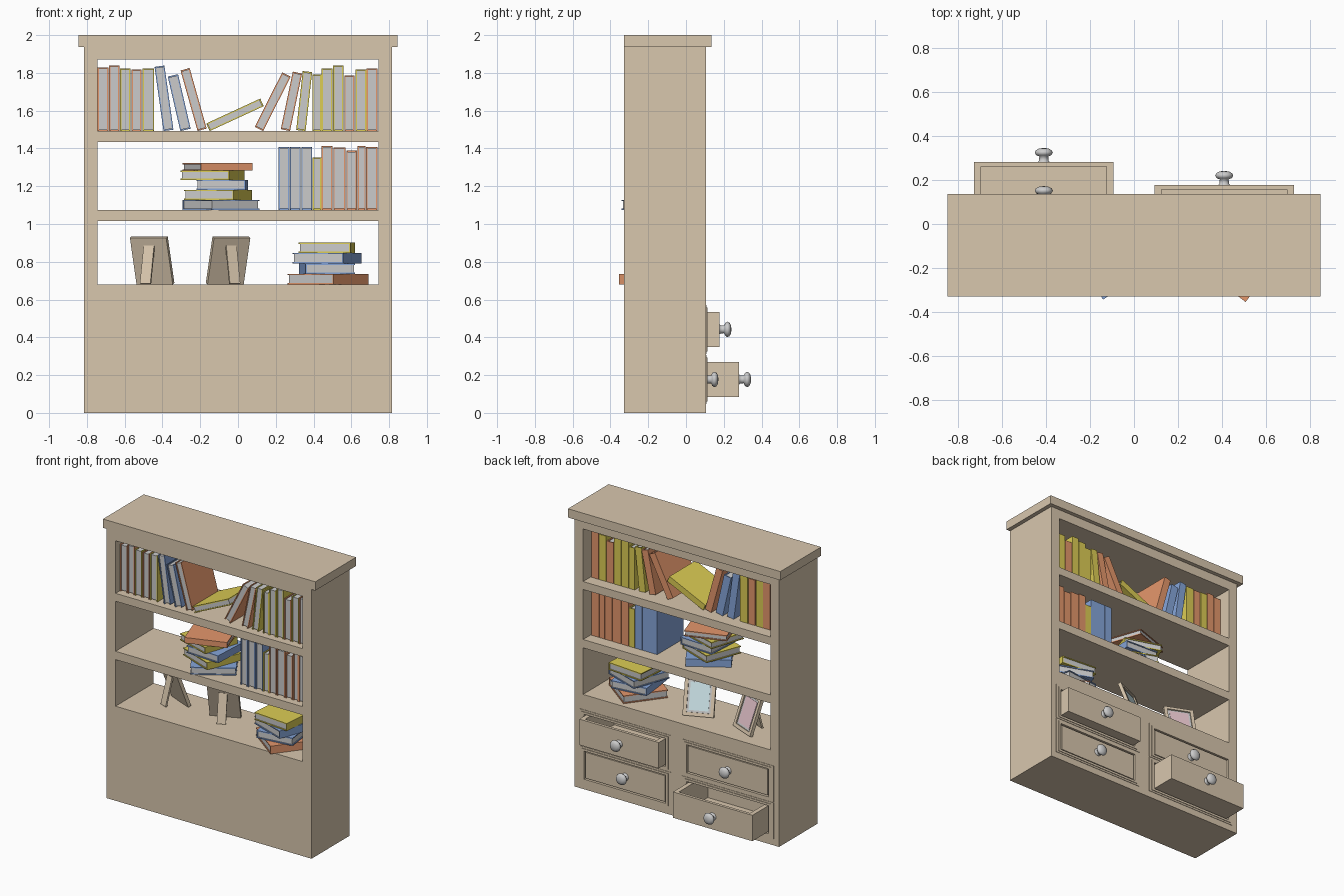
import bpy, bmesh
from math import sin, cos, tan, radians, pi
from mathutils import Matrix, Vector

if "Cube" in bpy.data.objects:
    bpy.data.objects.remove(bpy.data.objects["Cube"])


def material(name, rgb):
    m = bpy.data.materials.new(name)
    m.diffuse_color = (*rgb, 1)
    m.use_nodes = True
    m.node_tree.nodes["Principled BSDF"].inputs["Base Color"].default_value = m.diffuse_color
    return m


WOOD = material("wood", (0.69, 0.57, 0.42))
RED = material("red_cover", (0.78, 0.31, 0.15))
YEL = material("yellow_cover", (0.72, 0.61, 0.09))
BLU = material("blue_cover", (0.24, 0.38, 0.70))
PAGE = material("pages", (0.72, 0.72, 0.72))
PINK = material("pink_picture", (0.76, 0.53, 0.58))
SKY = material("blue_picture", (0.65, 0.83, 0.87))


def boxes(name, parts, mats, matrix=Matrix()):
    """One object from boxes given as (x0, x1, y0, y1, z0, z1, material index)."""
    bm = bmesh.new()
    for x0, x1, y0, y1, z0, z1, mi in parts:
        m = Matrix.LocRotScale(Vector((x0 + x1, y0 + y1, z0 + z1)) / 2, None,
                               Vector((x1 - x0, y1 - y0, z1 - z0)))
        vs = bmesh.ops.create_cube(bm, size=1, matrix=m)["verts"]
        for f in {f for v in vs for f in v.link_faces}:
            f.material_index = mi
    me = bpy.data.meshes.new(name)
    bm.to_mesh(me)
    bm.free()
    for m in mats:
        me.materials.append(m)
    ob = bpy.data.objects.new(name, me)
    ob.matrix_world = matrix
    bpy.context.collection.objects.link(ob)
    return ob


def ring(w, h, iw, ih, y0, y1, mi=0):
    """Four bars around an opening; half sizes in x and z."""
    return [(-w, -iw, y0, y1, -h, h, mi), (iw, w, y0, y1, -h, h, mi),
            (-iw, iw, y0, y1, ih, h, mi), (-iw, iw, y0, y1, -h, -ih, mi)]


# Carcass
YB, YF = -0.328, 0.106
for s, n in ((-1, "left_side"), (1, "right_side")):
    a, b = sorted((s * 0.745, s * 0.815))
    boxes(n, [(a, b, YB, YF, 0, 1.937, 0)], [WOOD])
for n, z0, z1 in (("lower_shelf", 1.015, 1.075), ("upper_shelf", 1.435, 1.492),
                  ("head_rail", 1.87, 1.937)):
    boxes(n, [(-0.745, 0.745, YB, YF, z0, z1, 0)], [WOOD])
boxes("top_slab", [(-0.845, 0.845, YB, 0.135, 1.937, 2.0, 0)], [WOOD])
base = boxes("drawer_base", [(-0.745, 0.745, YB, YF, 0, 0.68, 0)], [WOOD])


def knob(name, x, y, z):
    prof = [(0.027, 0), (0.022, 0.006), (0.02, 0.025), (0.034, 0.031), (0.041, 0.042),
            (0.036, 0.053), (0.022, 0.061), (0, 0.064)]
    bm = bmesh.new()
    vs = [bm.verts.new((r, d, 0)) for r, d in prof]
    es = [bm.edges.new(p) for p in zip(vs, vs[1:])]
    bmesh.ops.spin(bm, geom=vs + es, cent=(0, 0, 0), axis=(0, 1, 0), angle=2 * pi,
                   steps=24, use_merge=True)
    bmesh.ops.remove_doubles(bm, verts=bm.verts, dist=1e-5)
    bmesh.ops.recalc_face_normals(bm, faces=bm.faces)
    for f in bm.faces:
        f.smooth = True
    me = bpy.data.meshes.new(name)
    bm.to_mesh(me)
    bm.free()
    ob = bpy.data.objects.new(name, me)
    ob.location = (x, y, z)
    bpy.context.collection.objects.link(ob)


# Drawers: cavity, trim, open-topped box and knob
cutters = []
for n, cx, cz, front in (("upper_right", 0.409, 0.442, 0.177), ("lower_right", 0.409, 0.177, 0.108),
                         ("upper_left", -0.409, 0.442, 0.108), ("lower_left", -0.409, 0.177, 0.281)):
    at = Matrix.Translation((cx, 0, cz))
    cutters.append(boxes(n + "_cutter", [(-0.325, 0.325, -0.28, 0.3, -0.101, 0.101, 0)], [WOOD], at))
    boxes(n + "_trim", ring(0.365, 0.13, 0.345, 0.117, YF - 0.002, 0.109)
          + ring(0.345, 0.117, 0.325, 0.101, YF - 0.002, 0.113), [WOOD], at)
    w, h, back = 0.316, 0.093, front - 0.37
    boxes(n + "_drawer", [(-w, w, front - 0.021, front, -h, h, 0),
                          (-w, w, back, back + 0.02, -h, h, 0),
                          (-w, -w + 0.032, back + 0.02, front - 0.021, -h, h, 0),
                          (w - 0.032, w, back + 0.02, front - 0.021, -h, h, 0),
                          (-w + 0.032, w - 0.032, back + 0.02, front - 0.021, -h, -h + 0.02, 0)],
          [WOOD], at)
    knob(n + "_knob", cx, front, cz)
for c in cutters:
    mod = base.modifiers.new("cavity", "BOOLEAN")
    mod.operation, mod.solver, mod.object = "DIFFERENCE", "EXACT", c
dg = bpy.context.evaluated_depsgraph_get()
base.data = bpy.data.meshes.new_from_object(base.evaluated_get(dg))
base.modifiers.clear()
for c in cutters:
    bpy.data.objects.remove(c)


def book(name, t, d, h, cover, matrix):
    """Standing book on its base centre, spine towards +y."""
    c, i = 0.007, 0.006
    a, b = t / 2, d / 2
    boxes(name, [(-a, -a + c, -b, b, 0, h, 0), (a - c, a, -b, b, 0, h, 0),
                 (-a + c, a - c, b - c, b, 0, h, 0),
                 (-a + c, a - c, -b + i, b - c, i, h - i, 1)], [cover, PAGE], matrix)


def standing(name, x, z, t, h, cover, tilt=0):
    r = radians(tilt)
    book(name, t, 0.30, h, cover, Matrix.Translation((x, -0.13, z + t / 2 * abs(sin(r))))
         @ Matrix.Rotation(r, 4, "Y"))


# Standing rows: left edge, right edge, top height, cover
TOP, MID, LOW = 1.492, 1.075, 0.68
rows = {"top_row": (TOP, [
    (-0.743, -0.686, 1.828, RED), (-0.682, -0.628, 1.84, RED), (-0.625, -0.57, 1.823, YEL),
    (-0.563, -0.511, 1.818, RED), (-0.505, -0.444, 1.823, YEL), (0.394, 0.441, 1.792, YEL),
    (0.443, 0.499, 1.823, YEL), (0.503, 0.558, 1.84, YEL), (0.563, 0.617, 1.786, RED),
    (0.622, 0.679, 1.818, YEL), (0.681, 0.738, 1.823, RED)]),
    "middle_row": (MID, [
    (0.215, 0.272, 1.408, BLU), (0.274, 0.332, 1.408, BLU), (0.335, 0.393, 1.408, BLU),
    (0.395, 0.441, 1.352, YEL), (0.443, 0.500, 1.414, RED), (0.505, 0.569, 1.405, RED),
    (0.574, 0.629, 1.388, RED), (0.633, 0.676, 1.414, RED), (0.678, 0.738, 1.408, RED)])}
for n, (z, items) in rows.items():
    for k, (x0, x1, zt, c) in enumerate(items):
        standing(f"{n}_book_{k}", (x0 + x1) / 2, z, x1 - x0, zt - z, c)

# Leaning books: base x, thickness, height, tilt, cover
for k, (x, t, h, tilt, c) in enumerate([
        (-0.368, 0.053, 0.343, -8, BLU), (-0.278, 0.056, 0.296, -13, BLU),
        (-0.19, 0.05, 0.333, -15.7, RED), (-0.159, 0.044, 0.315, 65.2, YEL),
        (0.111, 0.05, 0.323, 26.8, RED), (0.251, 0.05, 0.311, 11.8, RED),
        (0.333, 0.05, 0.314, 6.3, YEL)]):
    standing(f"leaning_book_{k}", x, TOP, t, h, c, tilt)

# Flat stacks: centre x, spine depth, height, thickness, turn, cover
for n, z, items in (
    ("middle_stack", MID, [(-0.09, 0.29, 0.30, 0.053, 32, BLU), (-0.106, 0.28, 0.27, 0.053, -111, YEL),
                           (-0.084, 0.26, 0.27, 0.053, -93, BLU), (-0.135, 0.27, 0.265, 0.048, -108, YEL),
                           (-0.108, 0.30, 0.29, 0.040, -161, RED)]),
    ("lower_stack", LOW, [(0.476, 0.305, 0.305, 0.056, -127, RED), (0.471, 0.265, 0.29, 0.055, 97, BLU),
                          (0.471, 0.285, 0.285, 0.056, -110, BLU), (0.471, 0.275, 0.29, 0.054, -95, YEL)])):
    for k, (x, d, h, t, turn, c) in enumerate(items):
        book(f"{n}_book_{k}", t, d, h, c, Matrix.Translation((x, -0.14, z + t / 2))
             @ Matrix.Rotation(radians(turn), 4, "Z") @ Matrix.Rotation(pi / 2, 4, "Y")
             @ Matrix.Translation((0, 0, -h / 2)))
        z += t

# Photo frames leaning on rear props
LEAN = radians(20)
for n, x, y, turn, pic in (("left_photo", -0.437, -0.02, -23, PINK), ("right_photo", -0.07, -0.04, 23, SKY)):
    at = Matrix.Translation((x, y, LOW + 0.004)) @ Matrix.Rotation(radians(turn), 4, "Z")
    w, h = 0.104, 0.131
    boxes(n + "_frame", ring(w, h, w - 0.024, h - 0.024, -0.012, 0.012)
          + [(-w + 0.024, w - 0.024, -0.012, 0, -h + 0.024, h - 0.024, 0),
             (-w + 0.024, w - 0.024, 0, 0.003, -h + 0.024, h - 0.024, 1),
             (-w + 0.038, w - 0.038, 0.003, 0.006, -h + 0.038, h - 0.038, 2)],
          [WOOD, PAGE, pic],
          at @ Matrix.Rotation(LEAN, 4, "X") @ Matrix.Translation((0, 0, h)))
    top, foot = Vector((0, -0.2 * tan(LEAN) - 0.012, 0.2)), Vector((0, -0.135, 0))
    v = top - foot
    boxes(n + "_prop", [(-0.03, 0.03, -0.006, 0.006, 0, v.length, 0)], [WOOD],
          at @ Matrix.Translation(foot) @ v.to_track_quat("Z", "X").to_matrix().to_4x4()
          @ Matrix.Rotation(pi / 2, 4, "Z"))
